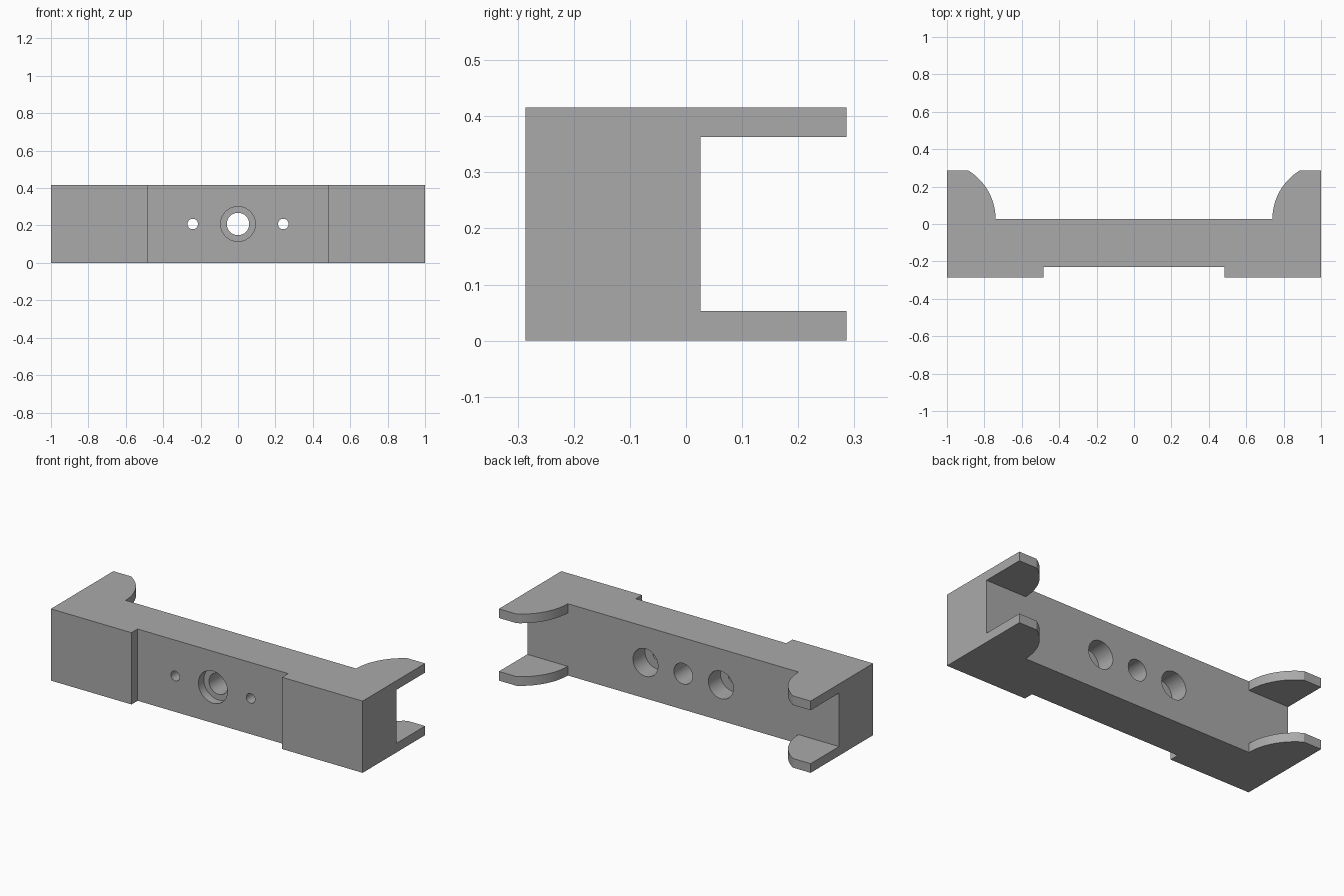
import bpy, bmesh, math
from mathutils import Matrix

if "Cube" in bpy.data.objects:
    bpy.data.objects.remove(bpy.data.objects["Cube"])

HEIGHT, FRONT, BACK = 0.416, -0.286, 0.286
WALL_BACK, RECESS, TAB = 0.026, -0.23, 0.053
MID = HEIGHT / 2

grey = bpy.data.materials.new("plain grey")
grey.use_nodes = True
colour = (0.40, 0.40, 0.40, 1)
grey.diffuse_color = colour
grey.node_tree.nodes["Principled BSDF"].inputs["Base Color"].default_value = colour


def to_object(bm, name):
    bmesh.ops.recalc_face_normals(bm, faces=bm.faces)
    mesh = bpy.data.meshes.new(name)
    bm.to_mesh(mesh)
    bm.free()
    mesh.materials.append(grey)
    obj = bpy.data.objects.new(name, mesh)
    bpy.context.collection.objects.link(obj)
    return obj


def cut(target, cutter):
    bpy.context.view_layer.objects.active = target
    mod = target.modifiers.new("cut", "BOOLEAN")
    mod.operation, mod.solver, mod.object = "DIFFERENCE", "EXACT", cutter
    bpy.ops.object.modifier_apply(modifier=mod.name)
    bpy.data.objects.remove(cutter)


def bore(target, x, radius, y0, y1):
    bm = bmesh.new()
    place = Matrix.Translation((x, (y0 + y1) / 2, MID)) @ Matrix.Rotation(math.pi / 2, 4, "X")
    bmesh.ops.create_cone(bm, cap_ends=True, segments=48, radius1=radius,
                          radius2=radius, depth=y1 - y0, matrix=place)
    cut(target, to_object(bm, "bore_cutter"))


# Half outline seen from above: recess, thick end, rounded tab
radius, tab_inner = 0.304, 0.74
sweep = math.asin((BACK - WALL_BACK) / radius)
half = [(0.483, RECESS), (0.483, FRONT), (1, FRONT), (1, BACK)]
for i in range(17):
    a = sweep * (1 - i / 16)
    half.append((tab_inner + radius * (1 - math.cos(a)), WALL_BACK + radius * math.sin(a)))
outline = half + [(-x, y) for x, y in reversed(half)]

# Bracket body, extruded to full height
bm = bmesh.new()
base = bm.faces.new([bm.verts.new((x, y, 0)) for x, y in outline])
top = bmesh.ops.extrude_face_region(bm, geom=[base])["geom"]
bmesh.ops.translate(bm, vec=(0, 0, HEIGHT),
                    verts=[v for v in top if isinstance(v, bmesh.types.BMVert)])
body = to_object(bm, "bracket_body")

# Slot that splits each end into an upper and a lower tab
for side in (-1, 1):
    bm = bmesh.new()
    bmesh.ops.create_cube(bm, size=1, matrix=Matrix.Translation(
        (side * 0.9, WALL_BACK + 0.25, MID)) @ Matrix.Diagonal((0.5, 0.5, HEIGHT - 2 * TAB, 1)))
    cut(body, to_object(bm, "slot_cutter"))

# Centre hole with a front counterbore
bore(body, 0, 0.06, -0.4, 0.2)
bore(body, 0, 0.093, -0.4, RECESS + 0.05)

# Side screw holes with deep counterbores at the back
for x in (-0.242, 0.242):
    bore(body, x, 0.028, -0.4, 0.2)
    bore(body, x, 0.08, WALL_BACK - 0.11, 0.2)

body.select_set(True)
bpy.context.view_layer.objects.active = body
bpy.ops.object.shade_smooth_by_angle(angle=math.radians(30))
